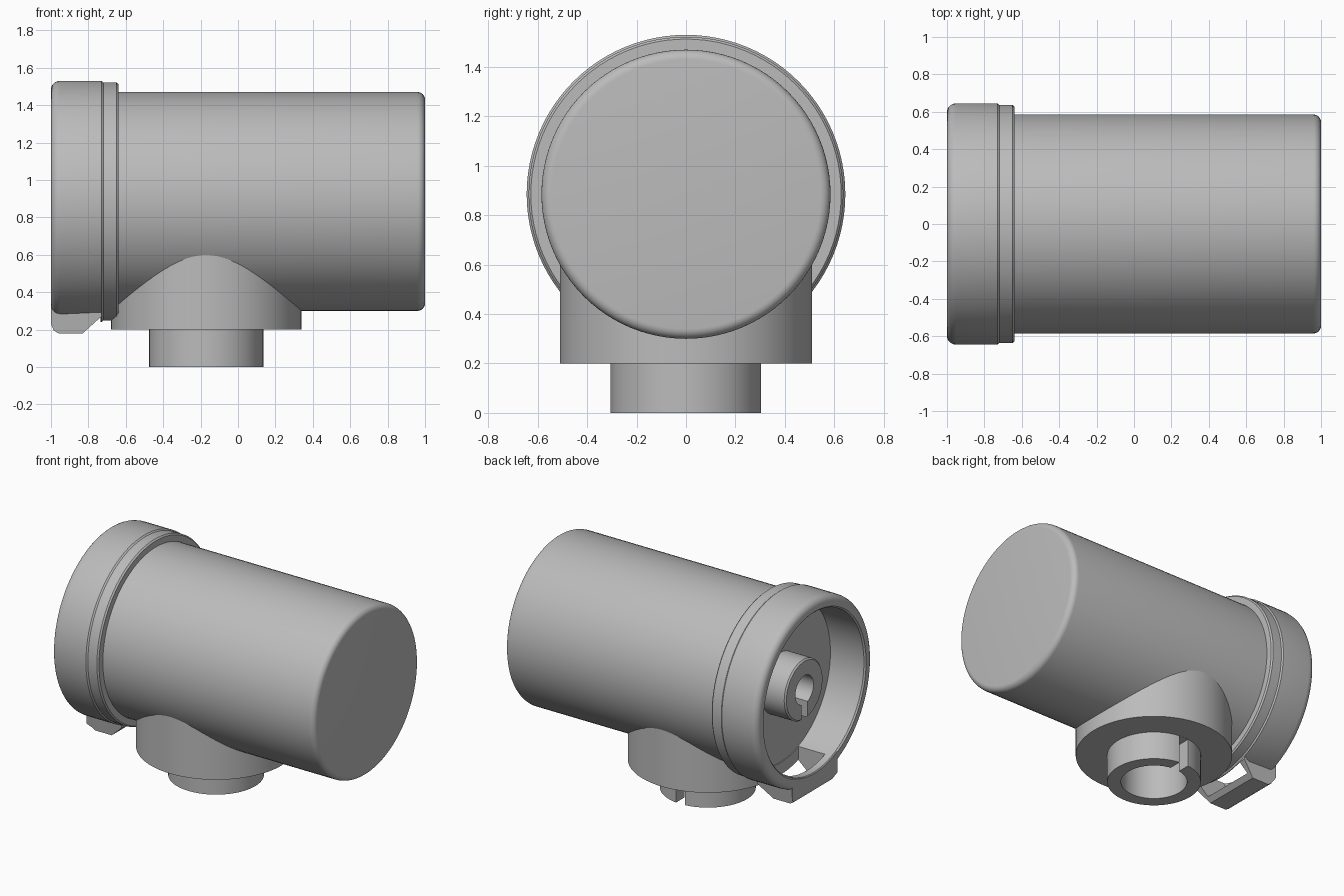
import bpy, bmesh, math
from mathutils import Matrix, Vector

cube = bpy.data.objects.get("Cube")
if cube:
    bpy.data.objects.remove(cube)

AXIS_Z = 0.885   # height of the horizontal axis
PORT_X = -0.17   # position of the lower port
BODY_R = 0.585

grey = bpy.data.materials.new("plain_grey")
grey.use_nodes = True
colour = (0.5, 0.5, 0.5, 1)
grey.diffuse_color = colour
grey.node_tree.nodes["Principled BSDF"].inputs["Base Color"].default_value = colour


def finish(name, bm):
    bmesh.ops.remove_doubles(bm, verts=bm.verts, dist=0.0001)
    bmesh.ops.recalc_face_normals(bm, faces=bm.faces)
    mesh = bpy.data.meshes.new(name)
    bm.to_mesh(mesh)
    bm.free()
    mesh.materials.append(grey)
    obj = bpy.data.objects.new(name, mesh)
    bpy.context.collection.objects.link(obj)
    return obj


def lathe(name, profile, axis, steps=96, closed=False):
    """Revolve (along, radius) points about the body axis (x) or port axis (z)."""
    bm = bmesh.new()
    if axis == "x":
        points = [Vector((a, 0, AXIS_Z + r)) for a, r in profile]
        centre, direction = (0, 0, AXIS_Z), (1, 0, 0)
    else:
        points = [Vector((PORT_X + r, 0, a)) for a, r in profile]
        centre, direction = (PORT_X, 0, 0), (0, 0, 1)
    verts = [bm.verts.new(p) for p in points]
    pairs = list(zip(verts, verts[1:]))
    if closed:
        pairs.append((verts[-1], verts[0]))
    edges = [bm.edges.new(p) for p in pairs]
    bmesh.ops.spin(bm, geom=verts + edges, cent=centre, axis=direction,
                   angle=math.tau, steps=steps)
    return finish(name, bm)


def box(name, low, high):
    low, high = Vector(low), Vector(high)
    bm = bmesh.new()
    bmesh.ops.create_cube(bm, size=1, matrix=Matrix.Translation((low + high) / 2)
                          @ Matrix.Diagonal((*(high - low), 1)))
    return finish(name, bm)


def bake(obj):
    graph = bpy.context.evaluated_depsgraph_get()
    mesh = bpy.data.meshes.new_from_object(obj.evaluated_get(graph))
    obj.modifiers.clear()
    obj.data = mesh


def cut(obj, cutter):
    mod = obj.modifiers.new("cut", "BOOLEAN")
    mod.operation, mod.solver, mod.object = "DIFFERENCE", "EXACT", cutter
    bake(obj)
    bpy.data.objects.remove(cutter)


# Main barrel with a rounded closed end
rounded = [(0.96 + 0.04 * math.sin(t), BODY_R - 0.04 + 0.04 * math.cos(t))
           for t in (math.pi / 2 * i / 6 for i in range(7))]
barrel = lathe("barrel", [(-0.70, 0), (-0.70, BODY_R)] + rounded + [(1, 0)], "x")

# Collar: open cup with a rounded front rim and a stepped rear edge
rim = [(-0.95 - 0.05 * math.sin(t), 0.60 + 0.045 * math.cos(t))
       for t in (math.pi / 2 * i / 5 for i in range(5, -1, -1))]
collar = lathe("collar", [(-0.73, 0), (-0.73, 0.56), (-0.99, 0.56), (-1, 0.57)] + rim
               + [(-0.73, 0.645), (-0.72, 0.637), (-0.65, 0.637), (-0.64, 0.628),
                  (-0.64, 0.57), (-0.66, 0.57), (-0.66, 0)], "x")
cut(collar, box("cutter", (-0.94, -0.20, 0.1), (-0.735, 0.20, 0.45)))

# Drain spout under the collar, hollow and open to the rear
side = [(-1, 0.42), (-1, 0.23), (-0.985, 0.195), (-0.96, 0.18),
        (-0.83, 0.18), (-0.73, 0.27), (-0.73, 0.42)]
bm = bmesh.new()
face = bm.faces.new([bm.verts.new((x, -0.25, z)) for x, z in side])
swept = bmesh.ops.extrude_face_region(bm, geom=[face])["geom"]
bmesh.ops.translate(bm, vec=(0, 0.5, 0),
                    verts=[v for v in swept if isinstance(v, bmesh.types.BMVert)])
for v in bm.verts:   # narrow the bottom
    if v.co.z < 0.2:
        v.co.y *= 0.86
spout = finish("drain_spout", bm)
cut(spout, lathe("cutter", [(-1.1, 0), (-1.1, 0.565), (-0.7, 0.565), (-0.7, 0)], "x"))
cut(spout, box("cutter", (-0.94, -0.20, 0.21), (-0.6, 0.20, 0.6)))

# Keyed hub inside the collar
hub = lathe("hub", [(-0.72, 0.10), (-0.72, 0.21), (-0.91, 0.21), (-0.92, 0.20),
                    (-0.92, 0.10)], "x", 64, closed=True)
cut(hub, box("cutter", (-1, -0.035, AXIS_Z - 0.3), (-0.731, 0.035, AXIS_Z - 0.05)))

# Lower port: wide flange and keyed stem with a blind bore
port = lathe("lower_port", [(0.7, 0), (0.7, 0.51), (0.2, 0.51), (0.2, 0.305), (0, 0.305),
                            (0, 0.215), (0.26, 0.215), (0.26, 0)], "z")
cut(port, box("cutter", (PORT_X - 0.035, 0.15, -0.1), (PORT_X + 0.035, 0.4, 0.199)))

# Smooth shading with crisp edges
bpy.ops.object.select_all(action="DESELECT")
for obj in (barrel, collar, spout, hub, port):
    obj.select_set(True)
bpy.context.view_layer.objects.active = barrel
bpy.ops.object.shade_smooth_by_angle(angle=math.radians(30))
